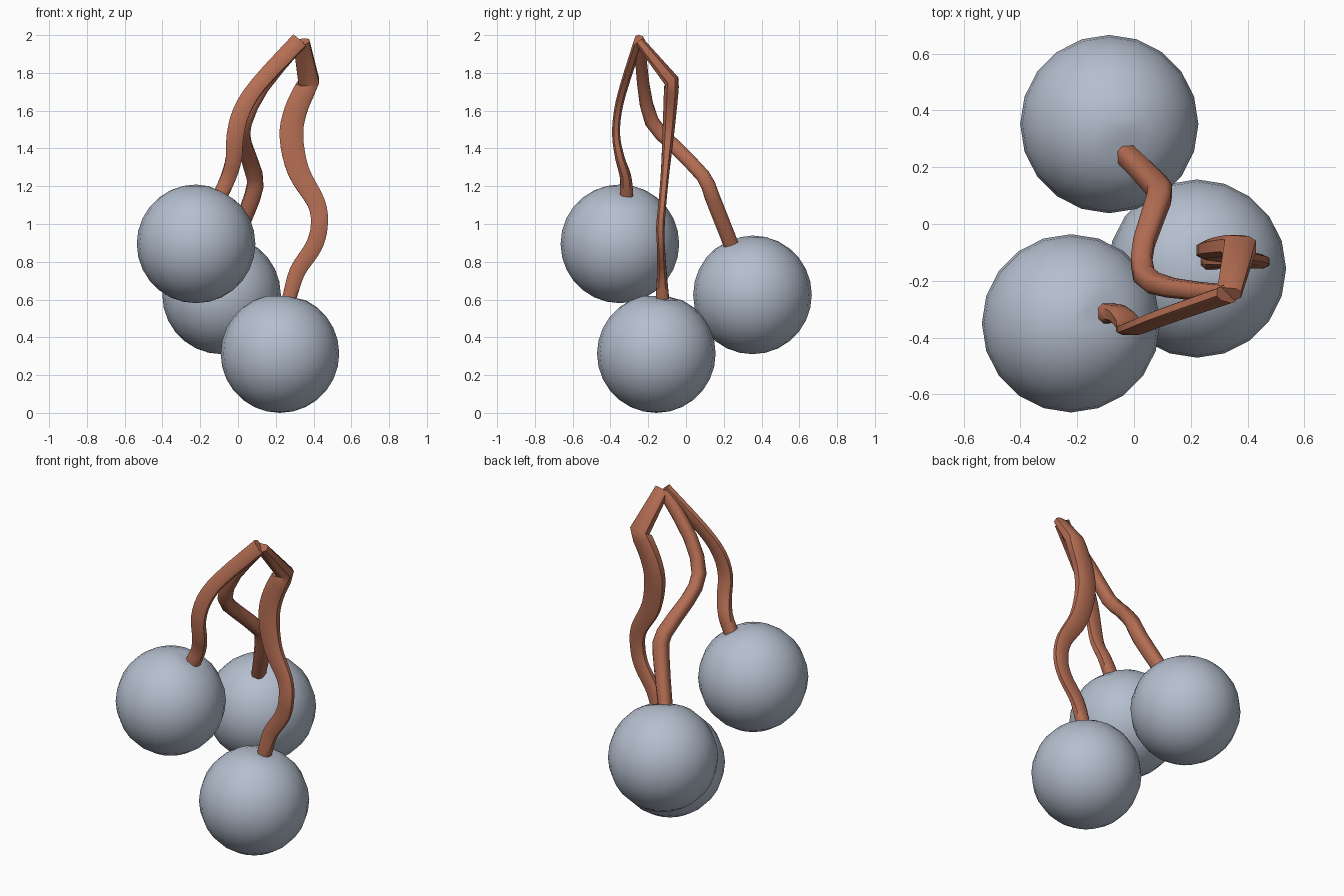
import bpy, bmesh, math
from mathutils import Vector

if "Cube" in bpy.data.objects:
    bpy.data.objects.remove(bpy.data.objects["Cube"])


def material(name, rgb):
    m = bpy.data.materials.new(name)
    m.diffuse_color = (*rgb, 1)
    m.use_nodes = True
    m.node_tree.nodes["Principled BSDF"].inputs["Base Color"].default_value = m.diffuse_color
    return m


FRUIT = material("pale blue grey", (0.46, 0.52, 0.62))
STEM = material("terracotta brown", (0.46, 0.155, 0.087))


def finish(bm, name, mat, angle):
    bmesh.ops.recalc_face_normals(bm, faces=bm.faces)
    me = bpy.data.meshes.new(name)
    bm.to_mesh(me)
    bm.free()
    me.materials.append(mat)
    ob = bpy.data.objects.new(name, me)
    bpy.context.collection.objects.link(ob)
    bpy.ops.object.select_all(action='DESELECT')
    ob.select_set(True)
    bpy.context.view_layer.objects.active = ob
    bpy.ops.object.shade_smooth_by_angle(angle=math.radians(angle))
    return ob


def cherry(name, centre, tip):
    """Round fruit with a shallow dimple where the stem enters."""
    bm = bmesh.new()
    bmesh.ops.create_uvsphere(bm, u_segments=20, v_segments=14, radius=0.314)
    c = Vector(centre)
    d = (Vector(tip) - c).normalized()
    for v in bm.verts:
        off = (v.co - d * 0.314).length
        if off < 0.1:
            v.co -= d * 0.02 * (1 - off / 0.1)
        v.co += c
    finish(bm, name, FRUIT, 60)


def smooth(points, steps, straight=0):
    """Catmull-Rom through the points; the first 'straight' spans stay straight."""
    p = [Vector(q) for q in points]
    out = p[:straight]
    p = p[straight:]
    p = [2 * p[0] - p[1]] + p + [2 * p[-1] - p[-2]]
    for a, b, c, d in zip(p, p[1:], p[2:], p[3:]):
        for i in range(steps):
            t = i / steps
            out.append(0.5 * (2 * b + (c - a) * t + (2 * a - 5 * b + 4 * c - d) * t * t
                              + (3 * b - a - 3 * c + d) * t ** 3))
    return out + [p[-2]]


def stem(name, points, steps=3, straight=0):
    """Tube along (x, y, z, width, depth) points with a chamfered square section."""
    path = smooth(points, steps, straight)
    pos = [q.to_3d() if len(q) == 3 else Vector(q[:3]) for q in path]
    bm = bmesh.new()
    rings = []
    for i, q in enumerate(path):
        t = (pos[min(i + 1, len(pos) - 1)] - pos[max(i - 1, 0)]).normalized()
        u = (Vector((1, 0, 0)) - t * t.x).normalized()
        v = t.cross(u)
        ring = []
        for s, r in ((1, .55), (.55, 1), (-.55, 1), (-1, .55),
                     (-1, -.55), (-.55, -1), (.55, -1), (1, -.55)):
            ring.append(bm.verts.new(pos[i] + u * s * q[3] / 2 + v * r * q[4] / 2))
        rings.append(ring)
    for a, b in zip(rings, rings[1:]):
        for k in range(8):
            bm.faces.new((a[k], a[(k + 1) % 8], b[(k + 1) % 8], b[k]))
    bm.faces.new(rings[0])
    bm.faces.new(rings[-1])
    finish(bm, name, STEM, 50)


# Three fruits
cherry("upper_cherry", (-0.222, -0.35, 0.895), (-0.085, -0.315, 1.17))
cherry("rear_cherry", (-0.087, 0.352, 0.625), (-0.03, 0.26, 0.9))
cherry("lower_cherry", (0.222, -0.157, 0.314), (0.27, -0.125, 0.63))

# Stem to the upper cherry
stem("upper_stem", [
    (0.325, -0.25, 1.97, .09, .05), (0.11, -0.325, 1.74, .085, .045),
    (0.02, -0.36, 1.60, .09, .042), (-0.015, -0.37, 1.47, .09, .042),
    (-0.022, -0.35, 1.35, .085, .05), (-0.05, -0.32, 1.25, .08, .06),
    (-0.092, -0.315, 1.155, .08, .07)])

# Stem to the rear cherry
stem("rear_stem", [
    (0.325, -0.245, 1.96, .07, .06), (0.13, -0.225, 1.73, .075, .065),
    (0.035, -0.18, 1.54, .075, .075), (0.035, -0.065, 1.415, .075, .075),
    (0.088, 0.09, 1.255, .085, .075), (0.075, 0.14, 1.14, .085, .08),
    (-0.03, 0.245, 0.875, .07, .08)], steps=2)

# Stem to the lower cherry, with a bent top piece
stem("lower_stem", [
    (0.335, -0.245, 1.965, .085, .05), (0.375, -0.075, 1.755, .11, .08),
    (0.305, -0.085, 1.60, .12, .07), (0.283, -0.095, 1.46, .125, .06),
    (0.32, -0.11, 1.28, .115, .045), (0.415, -0.125, 1.11, .095, .042),
    (0.43, -0.135, 0.99, .09, .045), (0.40, -0.133, 0.88, .09, .042),
    (0.315, -0.128, 0.75, .085, .05), (0.272, -0.125, 0.61, .075, .07)],
    steps=4, straight=1)
